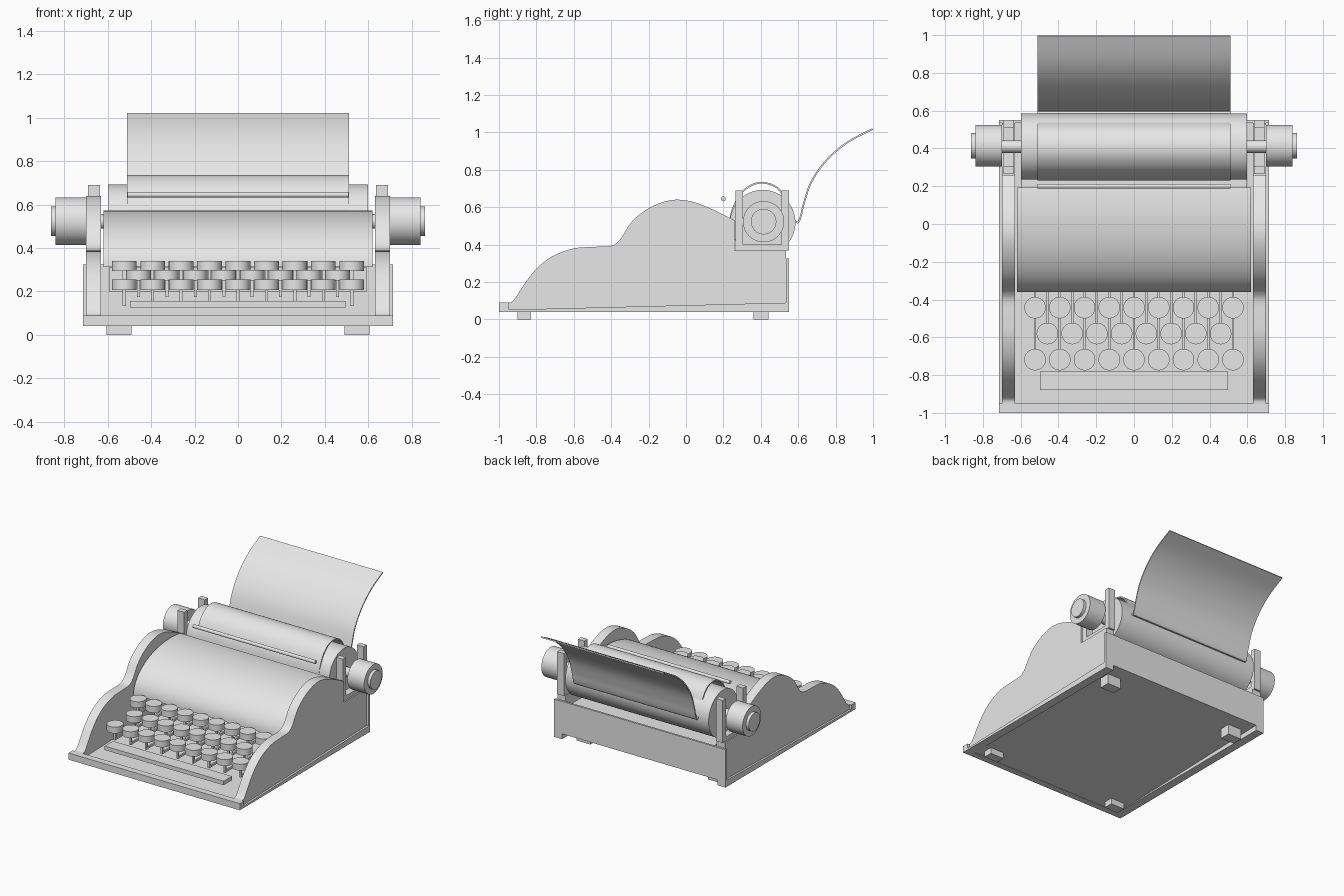
import bpy, bmesh, math
from mathutils import Vector

cube = bpy.data.objects.get("Cube")
if cube:
    bpy.data.objects.remove(cube)

grey = bpy.data.materials.new("light grey")
grey.use_nodes = True
grey.diffuse_color = (0.8, 0.8, 0.8, 1)
grey.node_tree.nodes["Principled BSDF"].inputs["Base Color"].default_value = (0.8, 0.8, 0.8, 1)


def finish(name, bm):
    bmesh.ops.recalc_face_normals(bm, faces=bm.faces)
    mesh = bpy.data.meshes.new(name)
    bm.to_mesh(mesh)
    bm.free()
    mesh.materials.append(grey)
    obj = bpy.data.objects.new(name, mesh)
    bpy.context.collection.objects.link(obj)
    bpy.ops.object.select_all(action="DESELECT")
    obj.select_set(True)
    bpy.context.view_layer.objects.active = obj
    bpy.ops.object.shade_smooth_by_angle(angle=math.radians(35))
    return obj


def prism(name, profile, x0, x1):
    """Extrude a (y, z) outline along x."""
    bm = bmesh.new()
    face = bm.faces.new([bm.verts.new((x0, y, z)) for y, z in profile])
    new = bmesh.ops.extrude_face_region(bm, geom=[face])["geom"]
    moved = [v for v in new if isinstance(v, bmesh.types.BMVert)]
    bmesh.ops.translate(bm, verts=moved, vec=(x1 - x0, 0, 0))
    return finish(name, bm)


def box(name, x0, x1, y0, y1, z0, z1):
    return prism(name, [(y0, z0), (y1, z0), (y1, z1), (y0, z1)], x0, x1)


def rod(name, x0, x1, y, z, r, sides=48):
    ring = [2 * math.pi * i / sides for i in range(sides)]
    return prism(name, [(y + r * math.cos(a), z + r * math.sin(a)) for a in ring], x0, x1)


def sheet(name, path, x0, x1, thickness):
    """Extrude a bent strip of even thickness along x."""
    near, far = [], []
    for i, p in enumerate(path):
        d = (path[min(i + 1, len(path) - 1)] - path[max(i - 1, 0)]).normalized()
        offset = Vector((-d.y, d.x)) * thickness / 2
        near.append(tuple(p + offset))
        far.append(tuple(p - offset))
    return prism(name, near + far[::-1], x0, x1)


def smooth_path(points, steps=5):
    """Catmull-Rom curve through the points."""
    p = [Vector(q) for q in [points[0], *points, points[-1]]]
    out = []
    for a, b, c, d in zip(p, p[1:], p[2:], p[3:]):
        for i in range(steps):
            t = i / steps
            out.append((b * 2 + (c - a) * t + (a * 2 - b * 5 + c * 4 - d) * t**2
                        + (b * 3 - a - c * 3 + d) * t**3) / 2)
    return out + [p[-1]]


# Base: tilted floor plate, front rail, back panel and tray under the roller
prism("floor_plate", [(-0.96, 0.042), (0.55, 0.08), (0.55, 0.09), (-0.96, 0.052)], -0.715, 0.715)
box("front_rail", -0.715, 0.715, -1, -0.95, 0.04, 0.09)
box("back_panel", -0.715, 0.715, 0.535, 0.55, 0.08, 0.325)
box("roller_tray", -0.595, 0.595, 0.18, 0.54, 0.2, 0.31)

# Rounded hood behind the keys
sweep = [math.radians(105) * i / 30 for i in range(31)]
hood = [Vector((0.08 - 0.435 * math.cos(a), 0.312 + 0.255 * math.sin(a))) for a in sweep]
sheet("hood", hood, -0.62, 0.62, 0.012)

# Curved side panels, skirts, feet, carriage brackets and knobs
crest = smooth_path([(-0.95, 0.09), (-0.92, 0.105), (-0.85, 0.21), (-0.78, 0.29), (-0.7, 0.345),
                     (-0.6, 0.38), (-0.5, 0.388), (-0.41, 0.392), (-0.37, 0.41), (-0.34, 0.445),
                     (-0.3, 0.51), (-0.25, 0.56), (-0.18, 0.605), (-0.1, 0.634), (-0.03, 0.64),
                     (0.05, 0.625), (0.15, 0.585), (0.26, 0.53)])
panel = [tuple(v) for v in crest] + [(0.26, 0.37), (0.535, 0.37), (0.535, 0.08), (-0.95, 0.045)]
bracket = [(0.265, 0.37), (0.55, 0.37), (0.55, 0.69), (0.51, 0.69),
           (0.51, 0.4), (0.305, 0.4), (0.305, 0.69), (0.265, 0.69)]
AXIS_Y, AXIS_Z = 0.41, 0.523
for side, s in (("left", 1), ("right", -1)):
    prism(side + "_side_panel", panel, s * 0.63, s * 0.7)
    prism(side + "_skirt", [(-0.96, 0.04), (0.55, 0.04), (0.55, 0.082), (-0.96, 0.044)], s * 0.65, s * 0.715)
    box(side + "_front_foot", s * 0.49, s * 0.605, -0.9, -0.83, 0, 0.05)
    box(side + "_back_foot", s * 0.49, s * 0.605, 0.36, 0.44, 0, 0.08)
    prism(side + "_carriage_bracket", bracket, s * 0.635, s * 0.69)
    rod(side + "_axle", s * 0.59, s * 0.71, AXIS_Y, AXIS_Z, 0.033)
    rod(side + "_knob", s * 0.7, s * 0.84, AXIS_Y + 0.005, AXIS_Z, 0.11)
    rod(side + "_knob_cap", s * 0.83, s * 0.862, AXIS_Y + 0.005, AXIS_Z, 0.068)

# Roller and paper bar
rod("roller", -0.598, 0.598, AXIS_Y, AXIS_Z - 0.005, 0.175, 72)
rod("paper_bar", -0.51, 0.51, 0.2, 0.645, 0.013, 20)

# Paper sheet draped over the roller and curling up behind
drape = smooth_path([(0.235, 0.52), (0.25, 0.59), (0.29, 0.67), (0.35, 0.718), (0.41, 0.731),
                     (0.47, 0.715), (0.51, 0.68), (0.54, 0.62), (0.56, 0.56), (0.595, 0.518),
                     (0.613, 0.55), (0.63, 0.62), (0.67, 0.735), (0.75, 0.85), (0.86, 0.945),
                     (0.997, 1.018)])
sheet("paper", drape, -0.512, 0.512, 0.009)

# Round keys in three stepped rows, each with a stem and a lever running back
for row, count, y, z in (("front", 9, -0.718, 0.207), ("middle", 8, -0.58, 0.25), ("back", 9, -0.443, 0.293)):
    for i in range(count):
        x = (i - (count - 1) / 2) * 0.131
        bm = bmesh.new()
        bmesh.ops.create_cone(bm, cap_ends=True, segments=32, radius1=0.057, radius2=0.057, depth=0.048)
        key = finish(f"{row}_key_{i + 1}", bm)
        key.location = (x, y, z + 0.024)
        box(f"{row}_key_stem_{i + 1}", x - 0.007, x + 0.007, y - 0.007, y + 0.007, z - 0.075, z + 0.01)
        box(f"{row}_key_lever_{i + 1}", x - 0.006, x + 0.006, y, -0.2, z - 0.075, z - 0.06)

# Space bar
box("space_bar", -0.497, 0.497, -0.88, -0.78, 0.125, 0.155)
